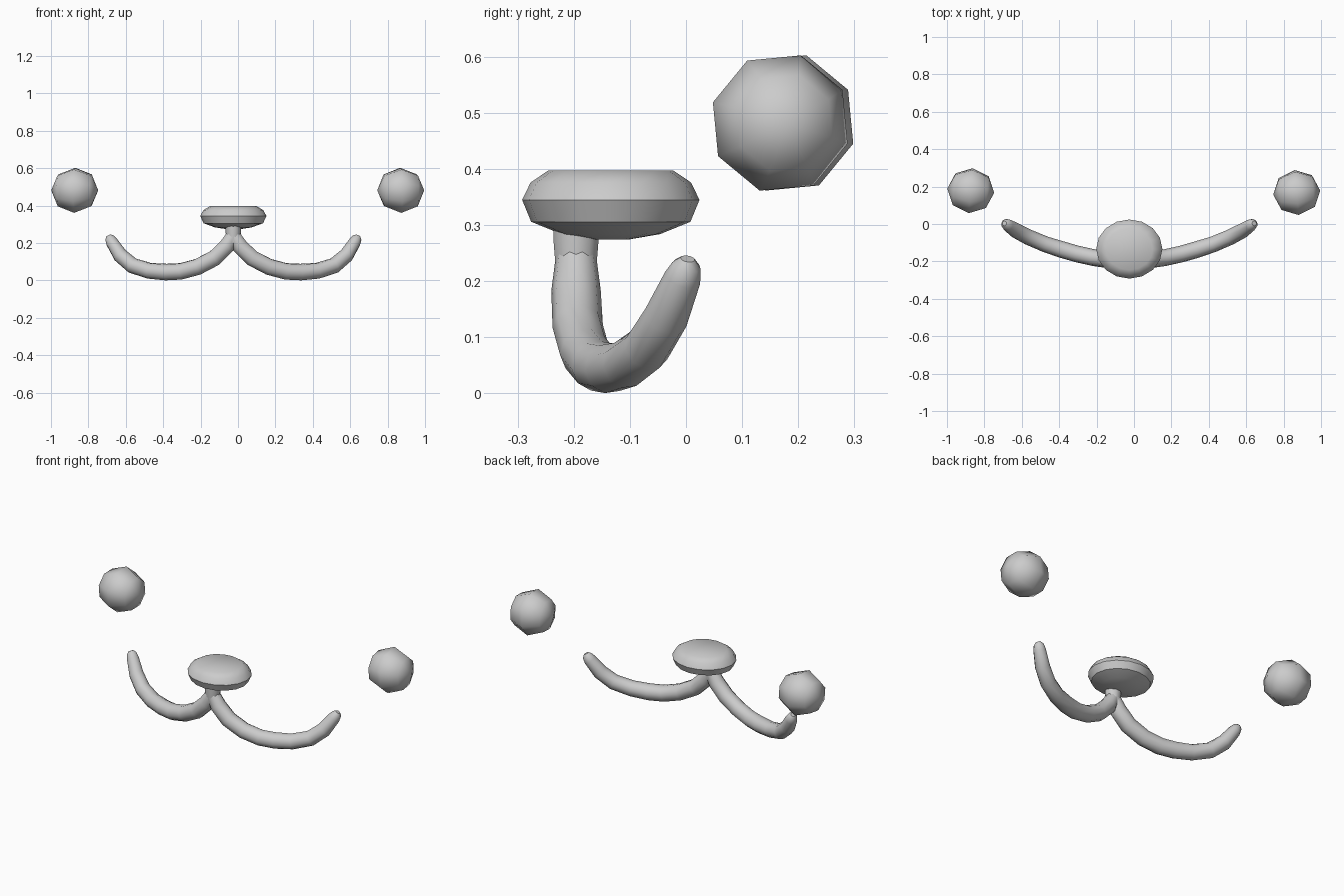
import bpy, bmesh
from math import radians, sin, cos, tau
from mathutils import Matrix

if "Cube" in bpy.data.objects:
    bpy.data.objects.remove(bpy.data.objects["Cube"])

CX = -0.025  # mirror line of nose and mouth


def finish(obj, angle):
    bpy.ops.object.select_all(action='DESELECT')
    obj.select_set(True)
    bpy.context.view_layer.objects.active = obj
    if obj.type == 'CURVE':
        bpy.ops.object.convert(target='MESH')
    bpy.ops.object.shade_smooth_by_angle(angle=radians(angle))


def mesh_object(name, bm, angle):
    bmesh.ops.recalc_face_normals(bm, faces=bm.faces)
    me = bpy.data.meshes.new(name)
    bm.to_mesh(me)
    bm.free()
    obj = bpy.data.objects.new(name, me)
    bpy.context.collection.objects.link(obj)
    finish(obj, angle)


def tube(name, pts):
    # pts: x, y, z, radius
    cu = bpy.data.curves.new(name, 'CURVE')
    cu.dimensions = '3D'
    cu.bevel_depth = 1.0
    cu.bevel_resolution = 3
    cu.use_fill_caps = True
    sp = cu.splines.new('POLY')
    sp.points.add(len(pts) - 1)
    for p, (x, y, z, r) in zip(sp.points, pts):
        p.co = (x, y, z, 1)
        p.radius = r
    obj = bpy.data.objects.new(name, cu)
    bpy.context.collection.objects.link(obj)
    finish(obj, 50)


# nose: lathed flattened disc, slightly wider in x
profile = [(0.03, 0.274), (0.088, 0.284), (0.142, 0.306),
           (0.158, 0.345), (0.143, 0.376), (0.112, 0.397)]
bm = bmesh.new()
N = 16
rings = [[bm.verts.new((CX + 1.12 * r * cos(tau * i / N), -0.134 + r * sin(tau * i / N), z))
          for i in range(N)] for r, z in profile]
for a, b in zip(rings, rings[1:]):
    for i in range(N):
        j = (i + 1) % N
        bm.faces.new((a[i], a[j], b[j], b[i]))
bm.faces.new(rings[0])
bm.faces.new(rings[-1])
mesh_object("nose", bm, 38)

# stem joining nose and mouth
tube("mouth_stem", [(CX, -0.196, 0.33, 0.042), (CX, -0.196, 0.27, 0.042),
                    (CX, -0.196, 0.20, 0.036)])

# mouth: two mirrored drooping arcs (offset from the mirror line)
arc = [(0.0, -0.196, 0.245, 0.036), (0.035, -0.196, 0.184, 0.044),
       (0.10, -0.193, 0.120, 0.045), (0.19, -0.180, 0.073, 0.045),
       (0.28, -0.160, 0.049, 0.045), (0.36, -0.137, 0.045, 0.045),
       (0.45, -0.108, 0.052, 0.043), (0.54, -0.070, 0.080, 0.042),
       (0.605, -0.036, 0.135, 0.040), (0.650, -0.006, 0.206, 0.033),
       (0.662, 0.001, 0.228, 0.026), (0.668, 0.003, 0.240, 0.013)]
for side, s in (("left", -1), ("right", 1)):
    tube(f"mouth_{side}", [(CX + s * x, y, z, r) for x, y, z, r in arc])

# cheeks: low-poly balls with the poles along x
for side, s, x, y in (("left", -1, -0.873, 0.178), ("right", 1, 0.870, 0.168)):
    bm = bmesh.new()
    m = (Matrix.Translation((x, y, 0.482)) @ Matrix.Rotation(s * radians(5), 4, 'Z')
         @ Matrix.Rotation(radians(28), 4, 'X') @ Matrix.Rotation(radians(90), 4, 'Y'))
    bmesh.ops.create_uvsphere(bm, u_segments=8, v_segments=4, radius=0.126, matrix=m)
    mesh_object(f"cheek_{side}", bm, 80)
